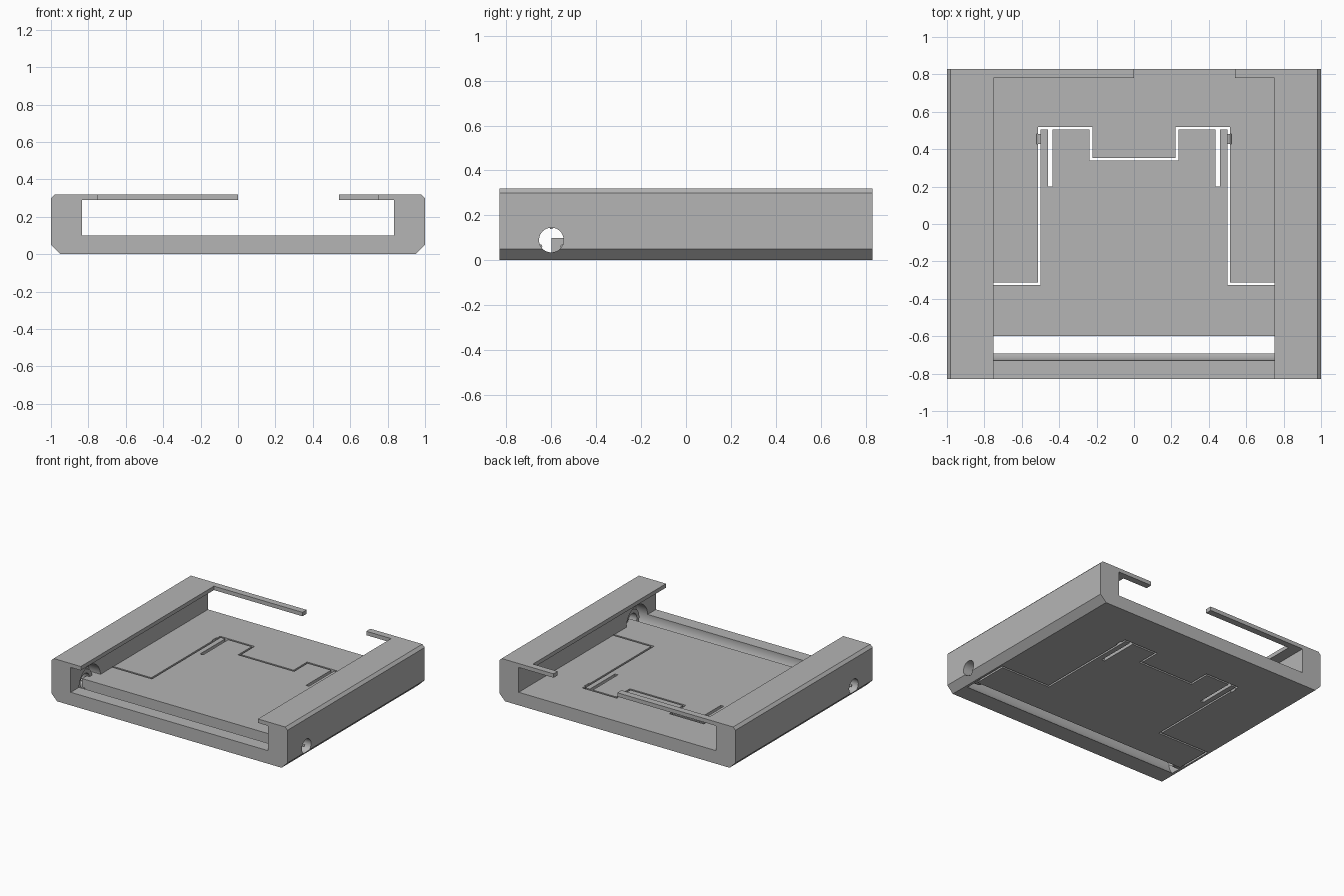
import bpy, bmesh, math
from mathutils import Matrix

cube = bpy.data.objects.get("Cube")
if cube:
    bpy.data.objects.remove(cube, do_unlink=True)

grey = bpy.data.materials.new("plain grey")
grey.use_nodes = True
grey.diffuse_color = (0.46, 0.46, 0.46, 1)
grey.node_tree.nodes["Principled BSDF"].inputs["Base Color"].default_value = (0.46, 0.46, 0.46, 1)


def finish(name, bm):
    bmesh.ops.recalc_face_normals(bm, faces=bm.faces)
    mesh = bpy.data.meshes.new(name)
    bm.to_mesh(mesh)
    bm.free()
    mesh.materials.append(grey)
    obj = bpy.data.objects.new(name, mesh)
    bpy.context.collection.objects.link(obj)
    return obj


def box(name, x0, x1, y0, y1, z0, z1):
    bm = bmesh.new()
    bmesh.ops.create_cube(bm, size=1)
    for v in bm.verts:
        v.co = ((x0, x1)[v.co.x > 0], (y0, y1)[v.co.y > 0], (z0, z1)[v.co.z > 0])
    return finish(name, bm)


def rod(name, x0, x1, y, z, radius, sides=48):
    """Cylinder lying along x."""
    bm = bmesh.new()
    place = Matrix.Translation(((x0 + x1) / 2, y, z)) @ Matrix.Rotation(math.pi / 2, 4, "Y")
    bmesh.ops.create_cone(bm, cap_ends=True, segments=sides, radius1=radius,
                          radius2=radius, depth=abs(x1 - x0), matrix=place)
    return finish(name, bm)


def combine(target, tool, operation="DIFFERENCE"):
    """Apply a boolean and discard the tool."""
    mod = target.modifiers.new("combine", "BOOLEAN")
    mod.operation = operation
    mod.solver = "EXACT"
    mod.object = tool
    bpy.context.view_layer.update()
    graph = bpy.context.evaluated_depsgraph_get()
    mesh = bpy.data.meshes.new_from_object(target.evaluated_get(graph))
    target.modifiers.clear()
    target.data = mesh
    bpy.data.objects.remove(tool, do_unlink=True)


# Main dimensions
BACK, TOP, FLOOR, LIP = 0.83, 0.32, 0.10, 0.29
HINGE_Y, HINGE_Z = -0.60, 0.09

# Tray: channel section with chamfered rails, extruded front to back
half = [(0.95, 0), (1, 0.05), (1, 0.30), (0.98, TOP), (0.75, TOP),
        (0.75, LIP), (0.835, LIP), (0.835, FLOOR)]
outline = half + [(-x, z) for x, z in reversed(half)]
bm = bmesh.new()
face = bm.faces.new([bm.verts.new((x, -BACK, z)) for x, z in outline])
moved = bmesh.ops.extrude_face_region(bm, geom=[face])["geom"]
bmesh.ops.translate(bm, vec=(0, 2 * BACK, 0),
                    verts=[g for g in moved if isinstance(g, bmesh.types.BMVert)])
tray = finish("tray", bm)

# Round hinge clearance, then the flat edge of the door
combine(tray, rod("hinge_clearance", -0.93, 0.93, HINGE_Y, HINGE_Z, 0.13, 64))
combine(tray, box("door_edge", -0.925, 0.925, HINGE_Y, -0.45, 0, FLOOR), "UNION")


def cut(x0, x1, y0, y1):
    combine(tray, box("slit", min(x0, x1), max(x0, x1), y0, y1, -0.05, FLOOR + 0.002))


# Door outline slits, spring tab slots, catch notches and hinge holes
GAP = 0.014
for s in (-1, 1):
    cut(s * 0.50, s * 0.935, -0.327, -0.313)
    cut(s * 0.92, s * 0.935, -0.62, -0.313)
    cut(s * 0.50, s * (0.50 + GAP), -0.327, 0.518)
    cut(s * 0.223, s * (0.50 + GAP), 0.504, 0.518)
    cut(s * 0.223, s * (0.223 + GAP), 0.34, 0.518)
    cut(s * 0.436, s * 0.461, 0.20, 0.51)
    cut(s * 0.505, s * 0.522, 0.428, 0.482)
    combine(tray, rod("hinge_hole", s * 0.90, s * 1.1, HINGE_Y, HINGE_Z, 0.055))
cut(-0.23, 0.23, 0.34, 0.354)

# Back retaining bars
bars = {"long_back_bar": (-0.76, 0.0), "short_back_bar": (0.54, 0.76)}
for name, (x0, x1) in bars.items():
    combine(tray, box(name, x0, x1, 0.78, BACK, LIP, TOP), "UNION")

# Hinge collars, grip nubs and door catches
for s, side in ((-1, "right"), (1, "left")):
    collar = rod(side + "_hinge_collar", s * 0.875, s * 0.935, HINGE_Y, HINGE_Z, 0.085)
    combine(collar, rod("bore", s * 0.8, s * 1.0, HINGE_Y, HINGE_Z, 0.055))
    for i in range(3):
        a = math.radians(90 + 120 * i)
        rod(f"{side}_grip_nub_{i + 1}", s * 0.89, s * 0.95, HINGE_Y + 0.056 * math.cos(a),
            HINGE_Z + 0.056 * math.sin(a), 0.008, 12)
    bm = bmesh.new()
    place = Matrix.Translation((s * 0.50, 0.455, 0.05)) @ Matrix.Rotation(math.pi / 2, 4, "X")
    bmesh.ops.create_cone(bm, cap_ends=True, segments=24, radius1=0.02, radius2=0.02,
                          depth=0.052, matrix=place)
    finish(side + "_door_catch", bm)

# Smooth the round surfaces, keep the edges sharp
bpy.ops.object.select_all(action="DESELECT")
for obj in bpy.context.scene.objects:
    if obj.type == "MESH":
        obj.select_set(True)
        bpy.context.view_layer.objects.active = obj
bpy.ops.object.shade_smooth_by_angle(angle=math.radians(25))
